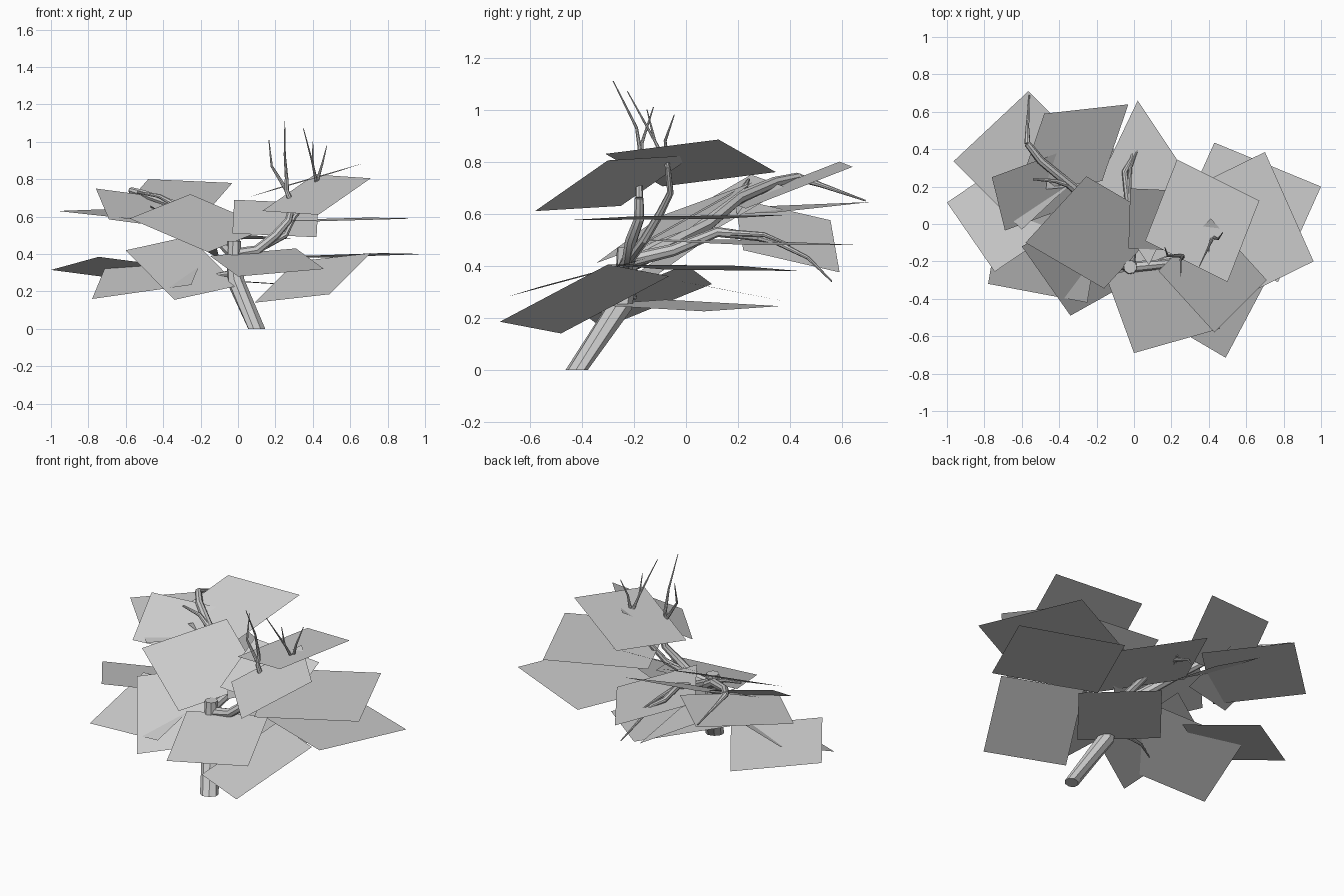
import bpy
from mathutils import Vector

cube = bpy.data.objects.get("Cube")
if cube:
    bpy.data.objects.remove(cube, do_unlink=True)

# One plain grey for the whole tree
grey = bpy.data.materials.new("plain_grey")
grey.use_nodes = True
colour = (0.6, 0.6, 0.6, 1)
grey.diffuse_color = colour
for node in grey.node_tree.nodes:
    if node.type == 'BSDF_PRINCIPLED':
        node.inputs["Base Color"].default_value = colour


def leaf_card(name, first, middle, last):
    """Flat four-sided card; the hidden fourth corner completes the parallelogram."""
    a, b, c = Vector(first), Vector(middle), Vector(last)
    corners = [a, b, c, a + c - b]
    if (b - a).cross(c - b).z < 0:
        corners.reverse()
    mesh = bpy.data.meshes.new(name)
    mesh.from_pydata(corners, [], [tuple(range(len(corners)))])
    mesh.materials.append(grey)
    obj = bpy.data.objects.new(name, mesh)
    bpy.context.collection.objects.link(obj)
    return obj


def branch(name, points, thick, thin):
    """Tapering round limb that follows a path of points."""
    curve = bpy.data.curves.new(name, 'CURVE')
    curve.dimensions = '3D'
    curve.bevel_depth = 1
    curve.bevel_resolution = 2
    curve.use_fill_caps = True
    spline = curve.splines.new('POLY')
    spline.points.add(len(points) - 1)
    for i, (point, place) in enumerate(zip(spline.points, points)):
        point.co = (*place, 1)
        point.radius = thick + (thin - thick) * i / (len(points) - 1)
    curve.materials.append(grey)
    obj = bpy.data.objects.new(name, curve)
    bpy.context.collection.objects.link(obj)
    bpy.ops.object.select_all(action='DESELECT')
    obj.select_set(True)
    bpy.context.view_layer.objects.active = obj
    bpy.ops.object.convert(target='MESH')
    obj = bpy.context.view_layer.objects.active
    bpy.ops.object.shade_smooth_by_angle()
    return obj


# Leaning trunk, cut level at the ground
trunk = branch("trunk", [(.1, -.42, .03), (-.01, -.25, .25), (-.02, -.23, .36),
                         (-.02, -.23, .47)], .052, .036)
for vertex in trunk.data.vertices:
    if vertex.co.z < .08:
        vertex.co.z = 0

# Right limb and its bare upright twigs
branch("right_limb", [(-.02, -.23, .4), (.1, -.22, .42), (.2, -.21, .5),
                      (.27, -.18, .58), (.29, -.18, .66)], .03, .017)
branch("right_inner_fork", [(.29, -.18, .66), (.26, -.18, .74), (.26, -.17, .8)], .015, .01)
branch("right_outer_fork", [(.1, -.22, .42), (.25, -.16, .5), (.3, -.1, .6),
                            (.37, -.06, .68), (.42, -.07, .78)], .02, .011)
branch("inner_side_twig", [(.26, -.17, .74), (.18, -.17, .87), (.165, -.125, 1.01)], .011, .002)
branch("inner_top_twig", [(.26, -.17, .8), (.25, -.19, .93), (.25, -.28, 1.11)], .01, .002)
branch("outer_front_twig", [(.42, -.07, .78), (.4, -.12, .88), (.35, -.225, 1.07)], .01, .002)
branch("outer_middle_twig", [(.42, -.07, .78), (.4, -.12, .88), (.4, -.15, 1)], .01, .002)
branch("outer_back_twig", [(.42, -.07, .78), (.45, -.08, .88), (.475, -.045, .98)], .01, .002)

# Left limb reaching back
branch("left_limb", [(-.02, -.23, .4), (-.1, -.08, .48), (-.2, .08, .56), (-.33, .2, .66),
                     (-.5, .34, .72), (-.57, .43, .74)], .035, .018)
branch("left_limb_tip", [(-.57, .43, .74), (-.57, .52, .71), (-.56, .69, .65)], .016, .003)
branch("left_side_twig", [(-.33, .2, .66), (-.42, .23, .71), (-.54, .24, .73)], .016, .006)

# Limb behind the trunk and the low left limb
branch("back_limb", [(-.02, -.22, .42), (-.01, -.05, .46), (-.03, .12, .53), (-.05, .28, .51),
                     (-.01, .35, .49), (0, .47, .43), (.05, .56, .34)], .028, .003)
branch("back_side_twig", [(-.03, .12, .53), (-.02, .3, .52), (.02, .4, .48)], .014, .004)
branch("low_left_limb", [(-.02, -.24, .3), (-.15, -.2, .28), (-.24, -.22, .28),
                         (-.33, -.26, .25)], .017, .003)

# Leaf cards on the right side
leaf_card("top_right_leaf", (.23, .345, .76), (.67, .125, .885), (.5, -.31, .83))
leaf_card("upper_front_right_leaf", (.71, -.3, .805), (.43, -.58, .61), (.13, -.25, .63))
leaf_card("middle_right_leaf", (.7, .385, .595), (.96, -.2, .59), (.43, -.46, .575))
leaf_card("wide_right_leaf", (.43, .435, .38), (1, .2, .4), (.77, -.31, .405))
leaf_card("low_front_right_leaf", (.71, -.3, .405), (.49, -.715, .185), (.09, -.48, .14))
leaf_card("front_leaf", (.46, -.56, .32), (0, -.69, .28), (-.15, -.28, .39))
leaf_card("inner_right_leaf", (.43, .17, .67), (-.02, .19, .69), (-.03, -.13, .51))
leaf_card("low_inner_leaf", (.1, -.37, .25), (.46, .07, .225), (.1, .36, .245))

# Leaf cards on the left side
leaf_card("centre_left_leaf", (-.255, .255, .72), (-.58, -.1, .59), (-.16, -.345, .41))
leaf_card("upper_back_left_leaf", (-.03, .64, .78), (-.48, .59, .8), (-.62, .18, .64))
leaf_card("upper_left_leaf", (-.38, .39, .7), (-.76, .25, .75), (-.69, -.035, .585))
leaf_card("wide_back_left_leaf", (-.565, .71, .645), (-.965, .335, .63), (-.6, -.03, .59))
leaf_card("wide_left_leaf", (-.58, .4, .26), (-1, .115, .315), (-.745, -.255, .385))
leaf_card("low_left_leaf", (-.71, .1, .33), (-.78, -.32, .16), (-.25, -.42, .235))
leaf_card("low_front_left_leaf", (-.6, -.12, .42), (-.34, -.49, .155), (0, -.3, .23))

# Leaf cards at the back
leaf_card("back_leaf", (.3, .24, .48), (.02, .66, .48), (-.2, .2, .5))
leaf_card("hanging_back_leaf", (-.12, .22, .46), (-.1, .59, .375), (-.45, .555, .575))
